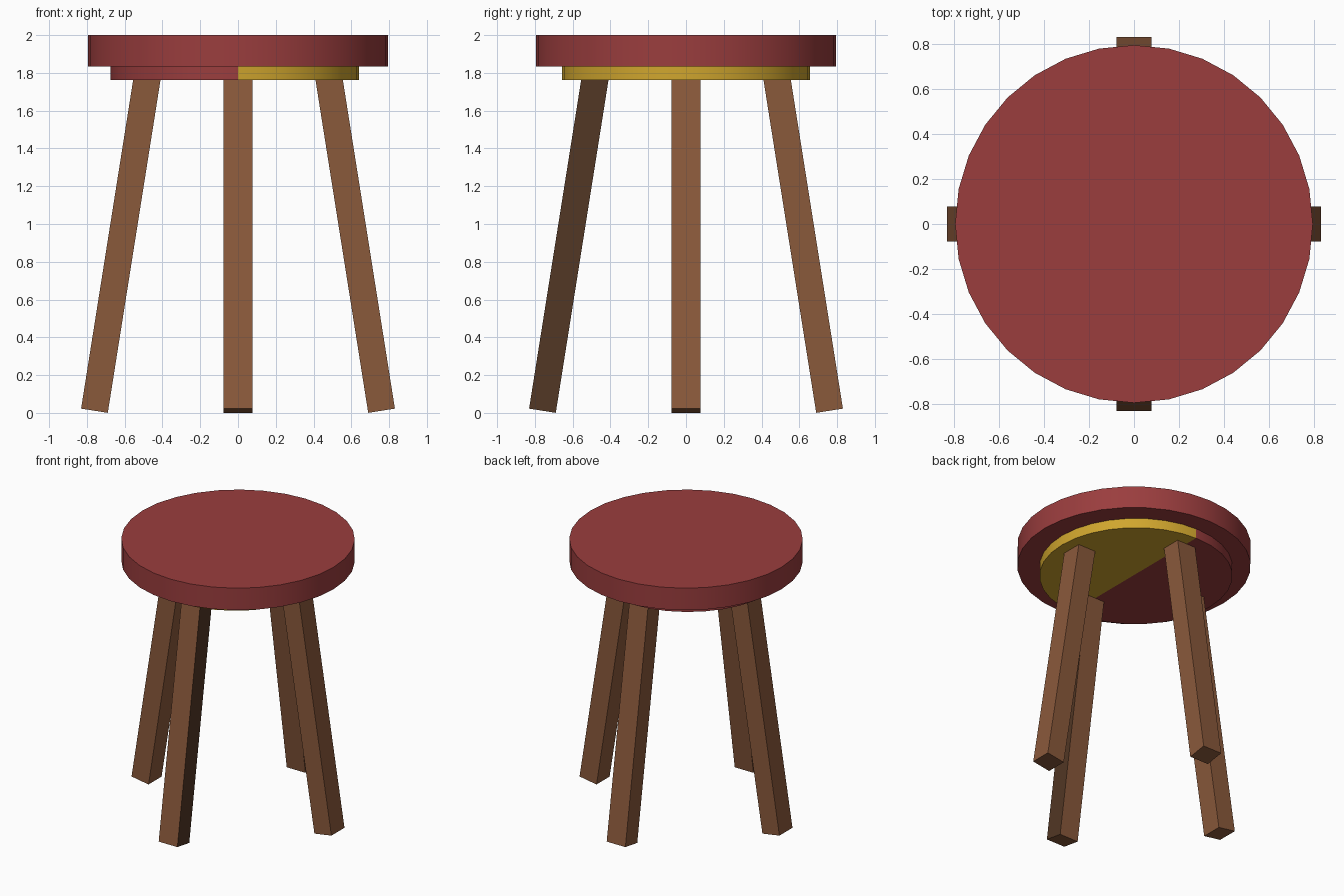
import bpy, bmesh
from math import radians
from mathutils import Matrix, Vector

if "Cube" in bpy.data.objects:
    bpy.data.objects.remove(bpy.data.objects["Cube"], do_unlink=True)


def material(name, rgb):
    m = bpy.data.materials.new(name)
    m.use_nodes = True
    m.diffuse_color = (*rgb, 1)
    m.node_tree.nodes["Principled BSDF"].inputs["Base Color"].default_value = (*rgb, 1)
    return m


RED = material("red paint", (0.325, 0.047, 0.048))
YELLOW = material("yellow paint", (0.63, 0.38, 0.027))
WOOD = material("brown wood", (0.255, 0.1, 0.044))
DARK = material("dark wood", (0.085, 0.038, 0.018))


def finish(bm, name, materials, smooth=False):
    bmesh.ops.recalc_face_normals(bm, faces=bm.faces)
    mesh = bpy.data.meshes.new(name)
    bm.to_mesh(mesh)
    bm.free()
    for m in materials:
        mesh.materials.append(m)
    ob = bpy.data.objects.new(name, mesh)
    bpy.context.collection.objects.link(ob)
    if smooth:
        bpy.ops.object.select_all(action="DESELECT")
        ob.select_set(True)
        bpy.context.view_layer.objects.active = ob
        bpy.ops.object.shade_smooth_by_angle(angle=radians(30))
    return ob


def disc(radius, z0, z1, x=0.0):
    bm = bmesh.new()
    bmesh.ops.create_cone(bm, cap_ends=True, segments=32, radius1=radius, radius2=radius,
                          depth=z1 - z0, matrix=Matrix.Translation((x, 0, (z0 + z1) / 2)))
    return bm


# Round seat
finish(disc(0.795, 1.835, 2.0), "seat", [RED], smooth=True)

# Mounting plate under the seat, split into a red and a yellow half
bm = disc(0.6575, 1.762, 1.835, x=-0.0175)
bmesh.ops.bisect_plane(bm, geom=bm.verts[:] + bm.edges[:] + bm.faces[:],
                       plane_co=(0, 0, 0), plane_no=(1, 0, 0))
for f in bm.faces:
    f.material_index = int(f.calc_center_median().x > 0)
finish(bm, "mounting_plate", [RED, YELLOW], smooth=True)

# Four splayed square legs; one side of the front leg is darker
LENGTH = 1.79
for name, turn in (("left_leg", 0), ("back_leg", 90), ("right_leg", 180), ("front_leg", 270)):
    place = (Matrix.Rotation(radians(turn), 4, "Z")
             @ Matrix.Translation((0.76, 0, 0.0115))
             @ Matrix.Rotation(radians(-9), 4, "Y")
             @ Matrix.Translation((0, 0, LENGTH / 2))
             @ Matrix.Diagonal((0.143, 0.155, LENGTH, 1)))
    bm = bmesh.new()
    bmesh.ops.create_cube(bm, size=1, matrix=place)
    bmesh.ops.recalc_face_normals(bm, faces=bm.faces)
    if name == "front_leg":
        for f in bm.faces:
            f.material_index = int(f.normal.dot(Vector((1, 0, 0))) > 0.9)
    finish(bm, name, [WOOD, DARK] if name == "front_leg" else [WOOD])
